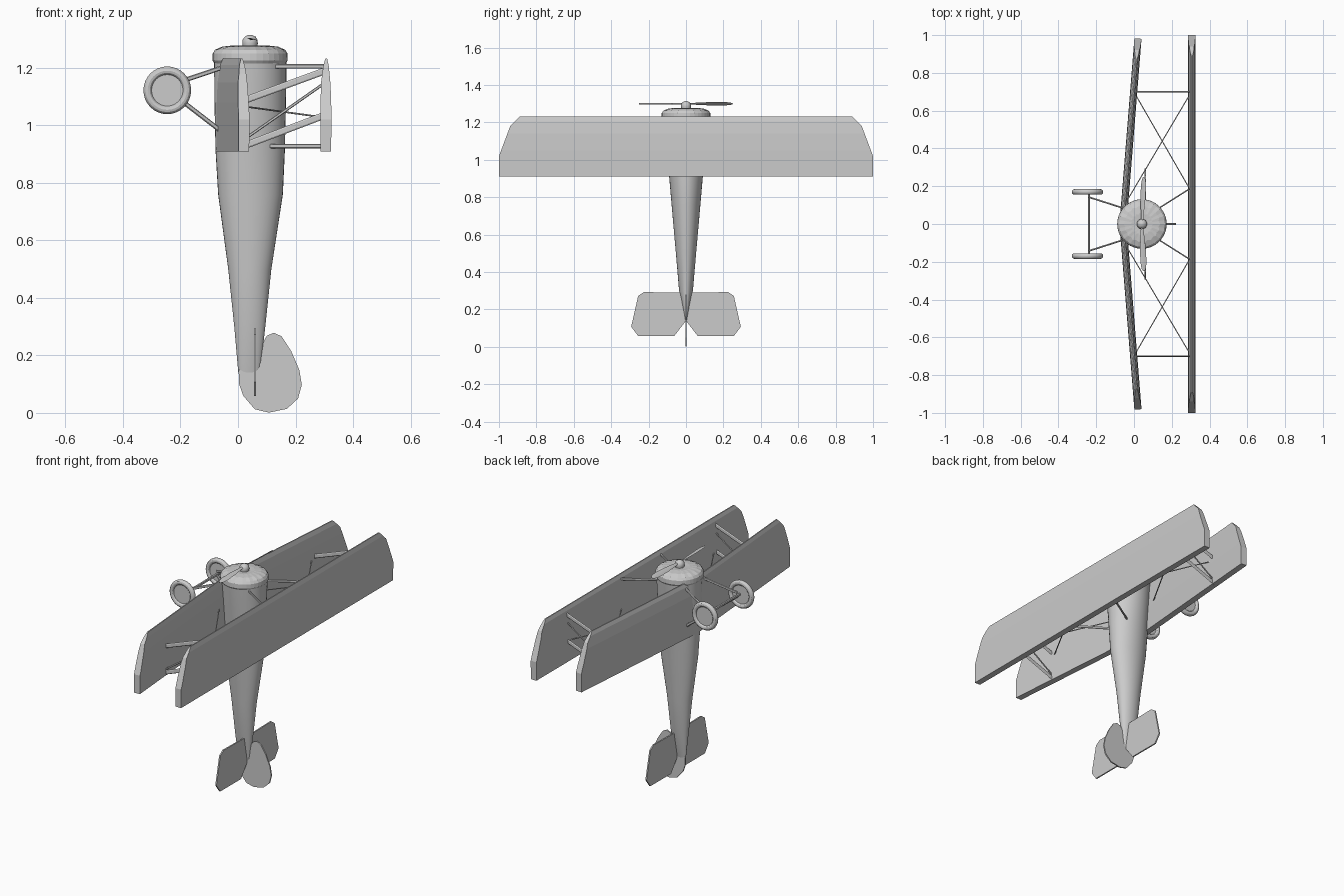
import bpy, bmesh, math
from mathutils import Vector, Matrix

if "Cube" in bpy.data.objects:
    bpy.data.objects.remove(bpy.data.objects["Cube"])


def finish(name, bm, mirror=False, smooth=None):
    bmesh.ops.recalc_face_normals(bm, faces=bm.faces[:])
    me = bpy.data.meshes.new(name)
    bm.to_mesh(me)
    bm.free()
    ob = bpy.data.objects.new(name, me)
    bpy.context.collection.objects.link(ob)
    if mirror:
        m = ob.modifiers.new("mirror", 'MIRROR')
        m.use_axis = (False, True, False)
    if smooth:
        bpy.context.view_layer.objects.active = ob
        ob.select_set(True)
        bpy.ops.object.shade_smooth_by_angle(angle=math.radians(smooth))
        ob.select_set(False)
    return ob


def loft(bm, rings, caps=True):
    vs = [[bm.verts.new(p) for p in r] for r in rings]
    n = len(vs[0])
    for a, b in zip(vs, vs[1:]):
        for i in range(n):
            bm.faces.new((a[i], a[(i + 1) % n], b[(i + 1) % n], b[i]))
    if caps:
        bm.faces.new(vs[0])
        bm.faces.new(vs[-1])


def ring(cx, z, rx, ry, n=36, flute=0.0):
    return [(cx + rx * (1 - flute * (i % 2)) * math.cos(math.tau * i / n),
             ry * (1 - flute * (i % 2)) * math.sin(math.tau * i / n), z) for i in range(n)]


def bar(bm, p, q, wide, thin, side):
    # flat strut: 'side' is the direction of its wide axis
    p, q, s = Vector(p), Vector(q), Vector(side)
    d = (q - p).normalized()
    u = (s - d * s.dot(d)).normalized() * wide / 2
    v = d.cross(u).normalized() * thin / 2
    loft(bm, [[e + u * a + v * b for a, b in ((1, 0), (.6, .9), (-.6, .9), (-1, 0), (-.6, -.9), (.6, -.9))]
              for e in (p, q)])


def plate(name, outline, to3d, thick, mirror=False):
    bm = bmesh.new()
    loft(bm, [[to3d(a, b, s * thick / 2) for a, b in outline] for s in (-1, 1)])
    return finish(name, bm, mirror)


def wing(name, x, length, angle):
    # blunt-backed section, clipped to an angular tip
    section = [(-.019, .91), (-.019, 1.08), (-.017, 1.15), (-.009, 1.21), (-.002, 1.232),
               (.004, 1.232), (.010, 1.205), (.016, 1.14), (.019, 1.05), (.018, .91)]
    bm = bmesh.new()
    loft(bm, [[(a, y, z) for a, z in section] for y in (0, length)])
    root = [f for f in bm.faces if all(v.co.y < .001 for v in f.verts)]
    bmesh.ops.delete(bm, geom=root, context='FACES_ONLY')
    tip = [(length, 1.02), (length - .06, 1.18), (length - .11, 1.232)]
    for (y0, z0), (y1, z1) in zip(tip, tip[1:]):
        cut = bmesh.ops.bisect_plane(bm, geom=bm.verts[:] + bm.edges[:] + bm.faces[:], dist=1e-5,
                                     plane_co=(0, y0, z0), plane_no=(0, z1 - z0, y0 - y1), clear_outer=True)
        edges = [e for e in cut['geom_cut'] if isinstance(e, bmesh.types.BMEdge)]
        bmesh.ops.holes_fill(bm, edges=[e for e in edges if e.is_boundary], sides=0)
    bm.transform(Matrix.Translation((x, 0, 0)) @ Matrix.Rotation(-angle, 4, 'Z'))
    return finish(name, bm, True)


# wings
wing("upper_wing", .306, 1.0, 0)
wing("lower_wing", -.058, .985, math.radians(4.6))

# fuselage: z, min x, max x, half width
bm = bmesh.new()
loft(bm, [ring((a + b) / 2, z, (b - a) / 2, h) for z, a, b, h in (
    (.14, .001, .077, .004), (.30, -.013, .095, .037), (.50, -.034, .116, .054), (.76, -.069, .156, .077),
    (.91, -.078, .163, .090), (1.08, -.082, .167, .110), (1.225, -.083, .169, .124))])
finish("fuselage", bm, smooth=30)

# cowling with fluted nose
bm = bmesh.new()
loft(bm, [ring(.042, z, r, r, 36, f) for z, r, f in (
    (1.215, .124, 0), (1.226, .131, 0), (1.25, .130, 0), (1.263, .122, .02),
    (1.274, .097, .08), (1.278, .060, .12), (1.276, .028, 0))])
finish("cowling", bm)

# spinner
bm = bmesh.new()
loft(bm, [ring(.042, z, r, r, 20) for z, r in (
    (1.27, .024), (1.285, .027), (1.298, .026), (1.309, .018), (1.315, .005))])
finish("spinner", bm, smooth=40)

# propeller blades
bm = bmesh.new()
for s, pitch in ((1, 35), (-1, 14)):
    c, n = math.cos(math.radians(pitch)), math.sin(math.radians(pitch))
    rings = []
    for y, w in ((.01, .012), (.06, .020), (.12, .030), (.20, .034), (.235, .024), (.25, .008)):
        pts = [(w / 2, 0), (0, .003), (-w / 2, 0), (0, -.003)]
        rings.append([(.042 + y * .04 + a * c - b * n, s * y, 1.300 + a * n * s + b * c) for a, b in pts])
    loft(bm, rings)
finish("propeller", bm, smooth=40)

# tailplane and rudder
plate("tailplane", [(0, .289), (.225, .293), (.256, .272), (.293, .108), (.257, .059), (.062, .059), (0, .14)],
      lambda y, z, t: (.059 + t, y, z), .008, True)
plate("rudder", [(.085, .24), (.100, .268), (.125, .279), (.152, .266), (.185, .215), (.213, .15), (.222, .098),
                 (.209, .05), (.170, .014), (.107, .001), (.058, .013), (.018, .06), (.004, .10), (.002, .15),
                 (.07, .15)],
      lambda x, z, t: (x, t, z), .008)

# interplane struts
bm = bmesh.new()
bar(bm, (-.002, .70, 1.078), (.298, .70, 1.188), .024, .007, (0, 0, 1))
bar(bm, (-.002, .70, .920), (.298, .70, 1.034), .024, .007, (0, 0, 1))
bar(bm, (-.002, .70, .935), (.298, .70, 1.145), .010, .006, (0, 0, 1))
finish("interplane_struts", bm, True)

# cabane struts
bm = bmesh.new()
for z in (.928, 1.205):
    bar(bm, (.11, .07, z), (.30, .19, z), .016, .008, (0, 0, 1))
finish("cabane_struts", bm, True)

# bracing wires
bm = bmesh.new()
bar(bm, (.005, .69, 1.068), (.298, .18, 1.028), .006, .006, (0, 0, 1))
bar(bm, (-.045, .11, 1.075), (.298, .69, 1.028), .006, .006, (0, 0, 1))
finish("bracing_wires", bm, True)

# landing gear legs
bm = bmesh.new()
bar(bm, (-.238, .142, 1.140), (-.05, .082, 1.203), .016, .010, (0, 0, 1))
bar(bm, (-.238, .142, 1.118), (-.05, .082, .973), .016, .010, (0, 0, 1))
finish("landing_gear_legs", bm, True)

# axle
bm = bmesh.new()
bar(bm, (-.238, -.17, 1.122), (-.238, .17, 1.122), .018, .012, (0, 0, 1))
finish("axle", bm)

# wheels: tyre and hub disc
for side, s in (("left", 1), ("right", -1)):
    centre = (-.246, s * .17, 1.122)
    bpy.ops.mesh.primitive_torus_add(major_segments=32, minor_segments=12, major_radius=.068,
                                     minor_radius=.015, location=centre, rotation=(math.pi / 2, 0, 0))
    bpy.context.object.name = side + "_tyre"
    bpy.ops.object.shade_smooth_by_angle()
    bpy.ops.mesh.primitive_cylinder_add(vertices=32, radius=.058, depth=.012, location=centre,
                                        rotation=(math.pi / 2, 0, 0))
    bpy.context.object.name = side + "_hub"
    bpy.ops.object.shade_smooth_by_angle()
